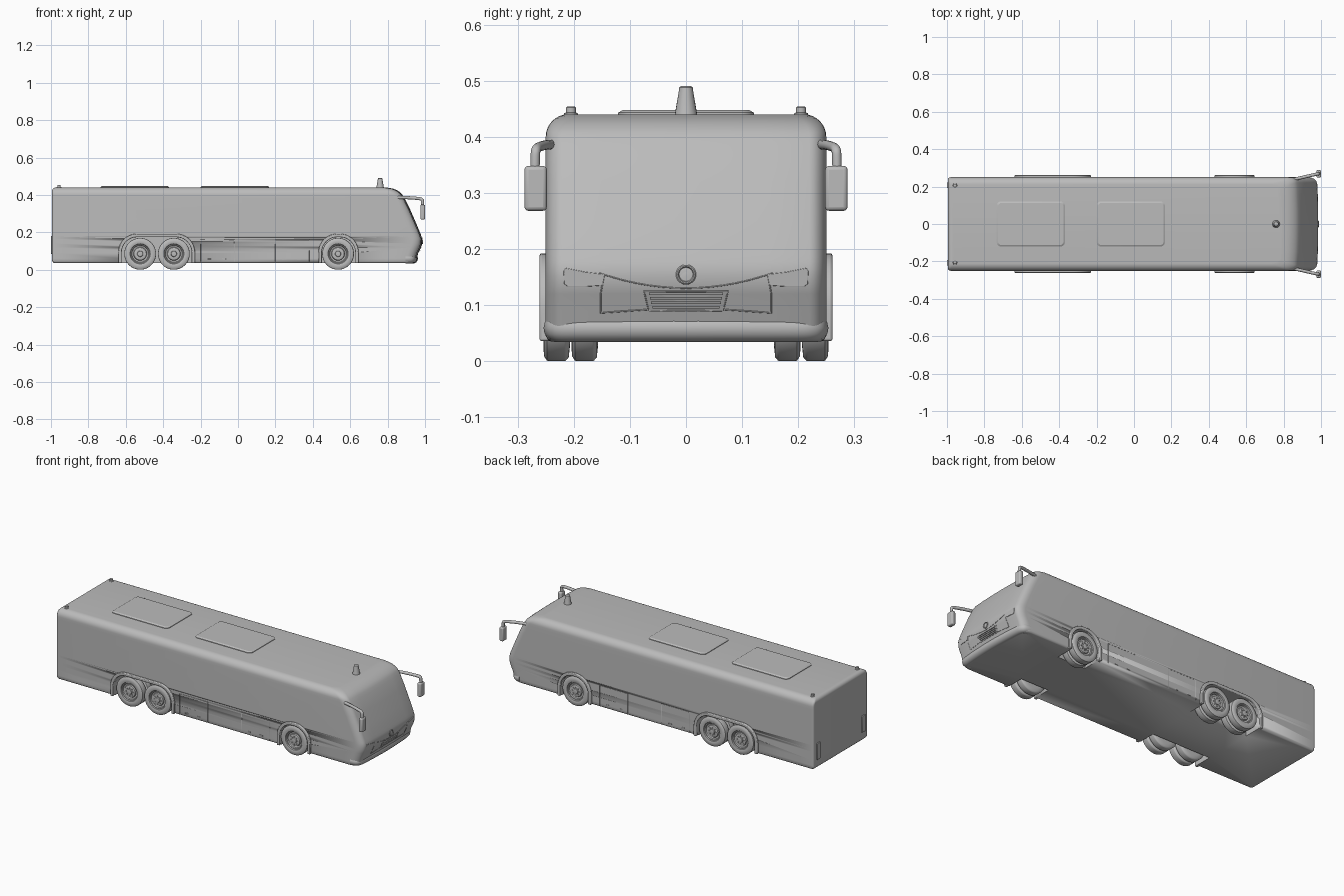
import bpy, bmesh, math
from mathutils import Vector, Matrix

if "Cube" in bpy.data.objects:
    bpy.data.objects.remove(bpy.data.objects["Cube"])

GREY = 0.5
paint = bpy.data.materials.new("plain grey")
paint.use_nodes = True
paint.diffuse_color = (GREY, GREY, GREY, 1)
paint.node_tree.nodes["Principled BSDF"].inputs["Base Color"].default_value = (GREY, GREY, GREY, 1)


def finish(name, bm, angle=35, bevel=0):
    bmesh.ops.recalc_face_normals(bm, faces=bm.faces)
    mesh = bpy.data.meshes.new(name)
    bm.to_mesh(mesh)
    bm.free()
    mesh.materials.append(paint)
    ob = bpy.data.objects.new(name, mesh)
    bpy.context.collection.objects.link(ob)
    if bevel:
        mod = ob.modifiers.new("soft edges", 'BEVEL')
        mod.width, mod.segments = bevel, 3
    bpy.ops.object.select_all(action='DESELECT')
    ob.select_set(True)
    bpy.context.view_layer.objects.active = ob
    bpy.ops.object.shade_smooth_by_angle(angle=math.radians(angle))
    return ob


def loft(bm, rings, caps=True):
    rows = [[bm.verts.new(p) for p in ring] for ring in rings]
    for a, b in zip(rows, rows[1:]):
        for i in range(len(a)):
            j = (i + 1) % len(a)
            bm.faces.new((a[i], a[j], b[j], b[i]))
    if caps:
        bm.faces.new(rows[0])
        bm.faces.new(rows[-1])


def lathe(name, profile, origin, axis, sides=40, angle=35):
    """Turn (distance along axis, radius) pairs around an axis."""
    rot = Vector(axis).to_track_quat('Z', 'Y').to_matrix()
    rings = [[Vector(origin) + rot @ Vector((r * math.cos(k * math.tau / sides),
              r * math.sin(k * math.tau / sides), h)) for k in range(sides)] for h, r in profile]
    bm = bmesh.new()
    loft(bm, rings)
    return finish(name, bm, angle)


def box(name, lo, hi, bevel=0.002):
    bm = bmesh.new()
    lo, hi = Vector(lo), Vector(hi)
    bmesh.ops.create_cube(bm, size=1, matrix=Matrix.Translation((lo + hi) / 2) @ Matrix.Diagonal((*(hi - lo), 1)))
    return finish(name, bm, 35, bevel)


def tube(name, points, radius, smooth=False):
    cu = bpy.data.curves.new(name, 'CURVE')
    cu.dimensions, cu.bevel_depth, cu.use_fill_caps = '3D', radius, True
    cu.bevel_resolution = 5 if radius > 0.005 else 1
    sp = cu.splines.new('NURBS' if smooth else 'POLY')
    sp.points.add(len(points) - 1)
    for p, co in zip(sp.points, points):
        p.co = (*co, 1)
    if smooth:
        sp.use_endpoint_u, sp.order_u, sp.resolution_u = True, 3, 10
    cu.materials.append(paint)
    ob = bpy.data.objects.new(name, cu)
    bpy.context.collection.objects.link(ob)
    return ob


# Body: stacked plan outlines with a raked, slightly bowed nose
NOSE = [(.035, .94), (.05, .953), (.09, .964), (.12, .978), (.14, .984), (.165, .985), (.19, .977),
        (.3, .931), (.385, .89), (.41, .872), (.425, .851), (.435, .825), (.44, .79)]


def nose_mid(z):
    for (z0, x0), (z1, x1) in zip(NOSE, NOSE[1:]):
        if z <= z1:
            return x0 + (x1 - x0) * (z - z0) / (z1 - z0)
    return NOSE[-1][1]


def nose_x(y, z, half=.25):
    t = min(1, max(0, (abs(y) - half + .03) / .03))
    return nose_mid(z) - .01 * (y / half) ** 2 - .045 * (1 - math.sqrt(1 - t * t))


def outline(z, half, back):
    turn = [math.radians(15 * k) for k in range(7)]
    side = [half * .3, half * .6] + [half - .03 + .03 * math.sin(a) for a in turn]
    front = [(nose_x(y, z, half), y) for y in [-y for y in reversed(side)] + [0] + side]
    rear = [(back + .012 * (1 - math.sin(a)), half - .012 * (1 - math.cos(a))) for a in reversed(turn)]
    rear = [(back + .012 * (1 - math.cos(a)), half - .012 * (1 - math.sin(a))) for a in reversed(turn)]
    return [(x, y, z) for x, y in front + rear + [(x, -y) for x, y in reversed(rear)]]


BACK, HALF, ROOF = -.994, .25, .44
levels = [(.035, .24, .012), (.038, .246, .006), (.045, .25, .001)]
levels += [(z, HALF, 0) for z in (.06, .09, .12, .14, .152, .165, .178, .19, .25, .32, .385)]
for k in range(9):
    a = math.radians(k * 11.25)
    z = .4 + .04 * math.sin(a)
    u = max(0, (z - .42) / .02)
    levels.append((z, HALF - .04 * (1 - math.cos(a)), .02 * (1 - math.sqrt(max(0, 1 - u * u)))))
bm = bmesh.new()
loft(bm, [outline(z, h, BACK + inset) for z, h, inset in levels])
body = finish("body", bm)


# Wheel wells and arch trims
def arch_path(x0, x1, top, r):
    arcs = [math.radians(9 * k) for k in range(11)]
    left = [(x0 + r - r * math.cos(a), top - r + r * math.sin(a)) for a in arcs]
    return [(x0, .036)] + left + [(x0 + x1 - x, z) for x, z in reversed(left)] + [(x1, .036)]


for label, x0, x1 in (("rear", -.64, -.23), ("front", .43, .645)):
    outer = arch_path(x0, x1, .192, .1)
    inner = arch_path(x0 + .018, x1 - .018, .174, .082)
    for s, hand in ((1, "left"), (-1, "right")):
        bm = bmesh.new()
        hole = [(x, z if z > .04 else .01) for x, z in inner]
        loft(bm, [[(x, s * y, z) for x, z in hole] for y in (.145, .3)])
        cutter = finish(f"{label}_{hand}_well_cutter", bm)
        cutter.hide_render = True
        cutter.hide_set(True)
        cutter.display_type = 'WIRE'
        cut = body.modifiers.new("wheel well", 'BOOLEAN')
        cut.object, cut.solver = cutter, 'EXACT'
        bm = bmesh.new()
        loft(bm, [[(x, s * y, z) for x, z in outer + inner[::-1]] for y in (.235, .261)])
        finish(f"{label}_{hand}_arch_trim", bm, 35, .004)

# Wheels: tyre with recessed rim and raised hub, doubled on the rear axles
R = .085
WHEEL = [(0, .03), (0, .06), (.002, .078), (.007, R - .001), (.01, R), (.037, R), (.041, R - .001),
         (.046, .076), (.047, .062), (.045, .054), (.04, .051), (.04, .047), (.034, .044), (.032, .036),
         (.038, .033), (.04, .028), (.04, .016), (.045, .014), (.046, .01)]
for axle, x, doubled in (("front", .535, True), ("middle", -.343, True), ("rear", -.523, True)):
    for s, hand in ((1, "left"), (-1, "right")):
        lathe(f"{axle}_{hand}_wheel", WHEEL, (x, s * .207, R), (0, s, 0), 48)
        if doubled:
            lathe(f"{axle}_{hand}_inner_wheel", WHEEL, (x, s * .157, R), (0, s, 0), 48)
        for k in range(8):
            a = k * math.tau / 8
            lathe(f"{axle}_{hand}_wheel_nut", [(0, .003), (.005, .003)],
                  (x + .022 * math.cos(a), s * .246, R + .022 * math.sin(a)), (0, s, 0), 6)

# Roof hatches, aerial and rear marker lamps
for label, x0 in (("rear", -.735), ("front", -.2)):
    bm = bmesh.new()
    rings = []
    for z, inset in ((.436, 0), (.443, 0), (.448, .009)):
        ring = []
        for k in range(24):
            a = math.tau * (k + .5) / 24
            cx, cy = math.copysign(.158, math.cos(a)), math.copysign(.096, math.sin(a))
            r = .025 - inset
            ring.append((x0 + .183 + cx + r * math.cos(a), cy + r * math.sin(a), z))
        rings.append(ring)
    loft(bm, rings)
    finish(f"{label}_roof_hatch", bm, 20)
lathe("roof_aerial", [(0, .02), (.006, .019), (.044, .0125), (.049, .012), (.051, .009)], (.76, 0, .439), (0, 0, 1), 20)
for s, hand in ((1, "left"), (-1, "right")):
    lathe(f"{hand}_marker_lamp", [(0, .013), (.008, .012), (.009, .009), (.018, .009), (.02, .006)],
          (-.957, s * .205, .434), (0, 0, 1), 20)

# Bumper wrapped around the lower nose
half_bumper = [(.938, 0), (.935, .1), (.93, .19), (.925, .222), (.912, .228), (.895, .229)]
path = [(x, -y, .059) for x, y in reversed(half_bumper)] + [(x, y, .059) for x, y in half_bumper[1:]]
tube("front_bumper", path, .025, True)


# Nose fittings that follow the bowed surface
def on_nose(y, z, lift=0):
    return (nose_x(y, z) + lift, y, z)


def nose_plate(name, corners, depth=.004):
    bm = bmesh.new()
    loft(bm, [[on_nose(y, z, d) for y, z in corners] for d in (-.008, depth)])
    return finish(name, bm, 30)


def seam(name, corners):
    pts = []
    for (y0, z0), (y1, z1) in zip(corners, corners[1:]):
        pts += [on_nose(y0 + (y1 - y0) * k / 6, z0 + (z1 - z0) * k / 6) for k in range(7)]
    return tube(name, pts, .0013)


for s, hand in ((1, "left"), (-1, "right")):
    lamp = [(.146, .154), (.18, .158), (.214, .165), (.217, .16), (.216, .138), (.21, .134), (.18, .134), (.15, .136)]
    nose_plate(f"{hand}_headlight", [(s * y, z) for y, z in lamp], .002)
    seam(f"{hand}_headlight_seam", [(s * y, z) for y, z in lamp + lamp[:1]])
    seam(f"{hand}_nose_seam", [(s * .146, .154), (s * .152, .12), (s * .152, .086), (s * .07, .092)])
seam("upper_nose_seam", [(.022 * k, .13 + .024 * (k / 6.6) ** 2) for k in range(-7, 8)])
nose_plate("grille_panel", [(-.066, .09), (.066, .09), (.075, .125), (-.075, .125)], .001)
seam("grille_frame", [(-.066, .09), (.066, .09), (.075, .125), (-.075, .125), (-.066, .09)])
for k in range(4):
    z, w = .094 + .008 * k, .06 + .002 * k
    nose_plate("grille_slat", [(-w, z), (w, z), (w, z + .004), (-w, z + .004)], .005)
lathe("nose_ring", [(0, .018), (.009, .018), (.011, .016), (.011, .014), (.007, .012), (.008, .004)],
      (.977, 0, .154), (1, 0, .05), 32)

# Mirrors, tail lamps and luggage doors on both sides
for s, hand in ((1, "left"), (-1, "right")):
    arm = [(.85, .238, .386), (.9, .249, .386), (.955, .262, .382), (.985, .268, .378), (.987, .269, .36), (.987, .269, .335)]
    tube(f"{hand}_mirror_arm", [(x, s * y, z) for x, y, z in arm], .0085, True)
    y0, y1 = sorted((s * .248, s * .288))
    box(f"{hand}_mirror_head", (.975, y0, .268), (1, y1, .348), .007)
    y0, y1 = sorted((s * .192, s * .222))
    box(f"{hand}_tail_lamp", (-1, y0, .085), (-.985, y1, .18), .003)
    for label, x0, x1 in (("rear", -.2, -.02), ("front", .2, .38)):
        door = [(x0, .045), (x0, .16), (x1, .16), (x1, .045)]
        tube(f"{label}_{hand}_luggage_seam", [(x, s * .25, z) for x, z in door], .0011)
        for x in (x0 + .045, x1 - .055):
            y0, y1 = sorted((s * .247, s * .252))
            box(f"{label}_{hand}_luggage_handle", (x - .01, y0, .055), (x + .01, y1, .061), .001)
